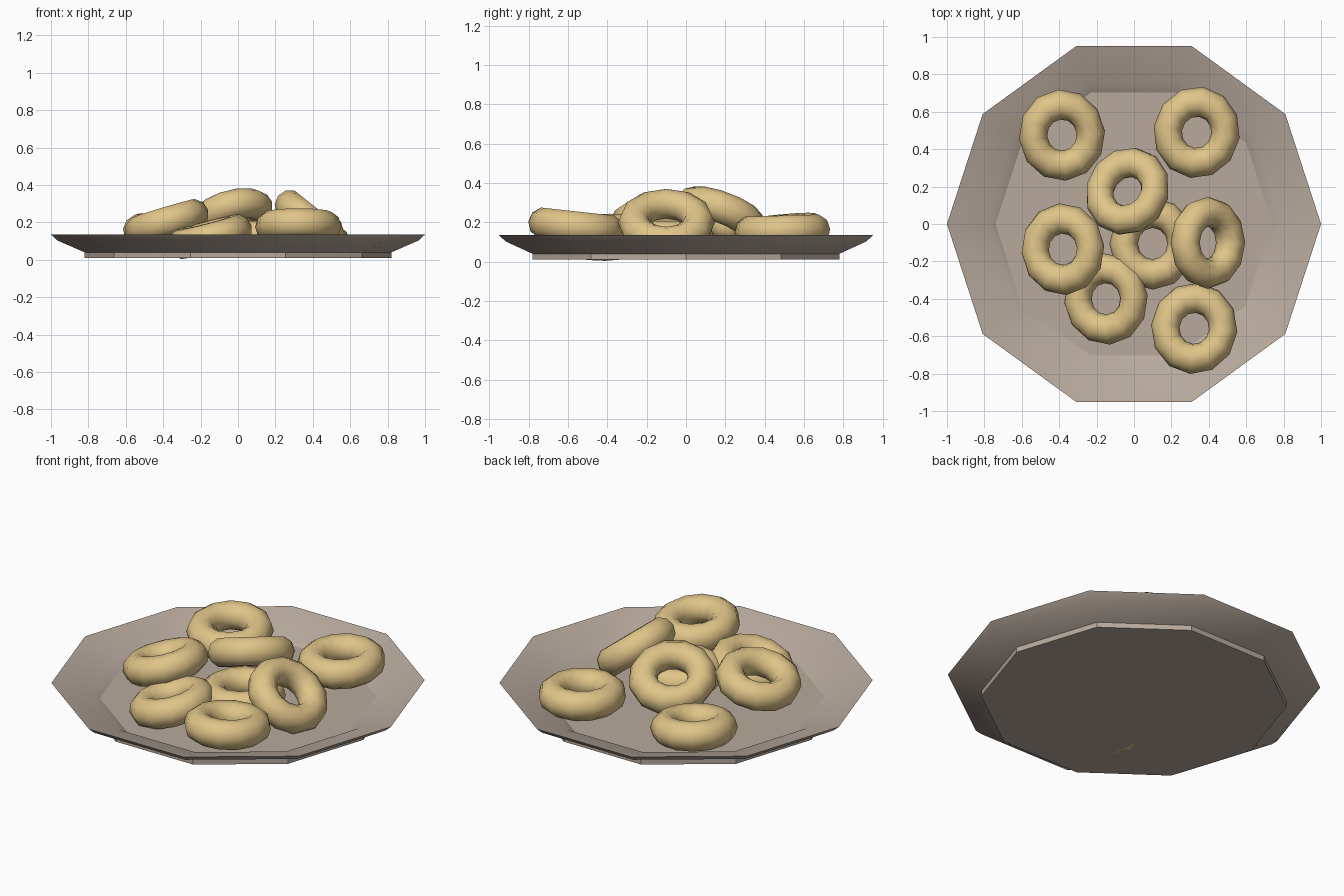
import bpy, bmesh, math
from mathutils import Vector, Matrix

if "Cube" in bpy.data.objects:
    bpy.data.objects.remove(bpy.data.objects["Cube"])


def material(name, rgb):
    m = bpy.data.materials.new(name)
    m.diffuse_color = (*rgb, 1)
    m.use_nodes = True
    m.node_tree.nodes["Principled BSDF"].inputs["Base Color"].default_value = m.diffuse_color
    return m


def finish(name, bm, mat, angle):
    bmesh.ops.recalc_face_normals(bm, faces=bm.faces)
    me = bpy.data.meshes.new(name)
    bm.to_mesh(me)
    bm.free()
    ob = bpy.data.objects.new(name, me)
    bpy.context.collection.objects.link(ob)
    me.materials.append(mat)
    bpy.ops.object.select_all(action='DESELECT')
    ob.select_set(True)
    bpy.context.view_layer.objects.active = ob
    bpy.ops.object.shade_smooth_by_angle(angle=math.radians(angle))
    return ob


def ring(bm, r, z, n):
    return [bm.verts.new((r * math.cos(2 * math.pi * i / n),
                          r * math.sin(2 * math.pi * i / n), z)) for i in range(n)]


def bridge(bm, a, b):
    n = len(a)
    for i in range(n):
        j = (i + 1) % n
        bm.faces.new((a[i], a[j], b[j], b[i]))


plate_mat = material("plate_taupe", (0.48, 0.40, 0.34))
dough_mat = material("dough", (0.75, 0.56, 0.25))

# Ten-sided plate: foot, sloped underside, rim, inner step and floor
profile = [(0.82, 0.01), (0.82, 0.04), (0.965, 0.103), (1.0, 0.135),
           (0.79, 0.07), (0.74, 0.042)]
bm = bmesh.new()
rings = [ring(bm, r, z, 10) for r, z in profile]
for a, b in zip(rings, rings[1:]):
    bridge(bm, a, b)
bm.faces.new(rings[0])
bm.faces.new(rings[-1])
finish("plate", bm, plate_mat, 30)


# Ring-shaped rolls: slightly oval low-poly tori
def roll(name, loc, normal, spin=0):
    bm = bmesh.new()
    R, r, n, k = 0.165, 0.081, 12, 10
    loops = [ring(bm, R + r * math.cos(2 * math.pi * j / k),
                  r * math.sin(2 * math.pi * j / k), n) for j in range(k)]
    for j in range(k):
        bridge(bm, loops[j], loops[(j + 1) % k])
    tilt = Vector((0, 0, 1)).rotation_difference(Vector(normal)).to_matrix().to_4x4()
    M = (Matrix.Translation(loc) @ tilt @ Matrix.Rotation(math.radians(spin), 4, 'Z')
         @ Matrix.Diagonal((0.94, 1, 1, 1)))
    bm.transform(M)
    finish(name, bm, dough_mat, 60)


rolls = [
    ((-0.385, 0.475, 0.150), (0.07, -0.10, 1), 5),
    ((0.335, 0.490, 0.157), (0, -0.03, 1), -8),
    ((-0.035, 0.175, 0.235), (-0.30, 0.38, 1), -10),
    ((-0.380, -0.135, 0.200), (-0.30, 0.03, 1), 5),
    ((0.100, -0.105, 0.130), (0, 0, 1), 0),
    ((0.395, -0.100, 0.198), (0.62, 0, 0.78), 0),
    ((-0.150, -0.400, 0.124), (-0.26, -0.04, 1), 5),
    ((0.322, -0.558, 0.178), (0, 0.11, 1), -5),
]
for i, (loc, normal, spin) in enumerate(rolls):
    roll(f"ring_roll_{i + 1}", loc, normal, spin)
